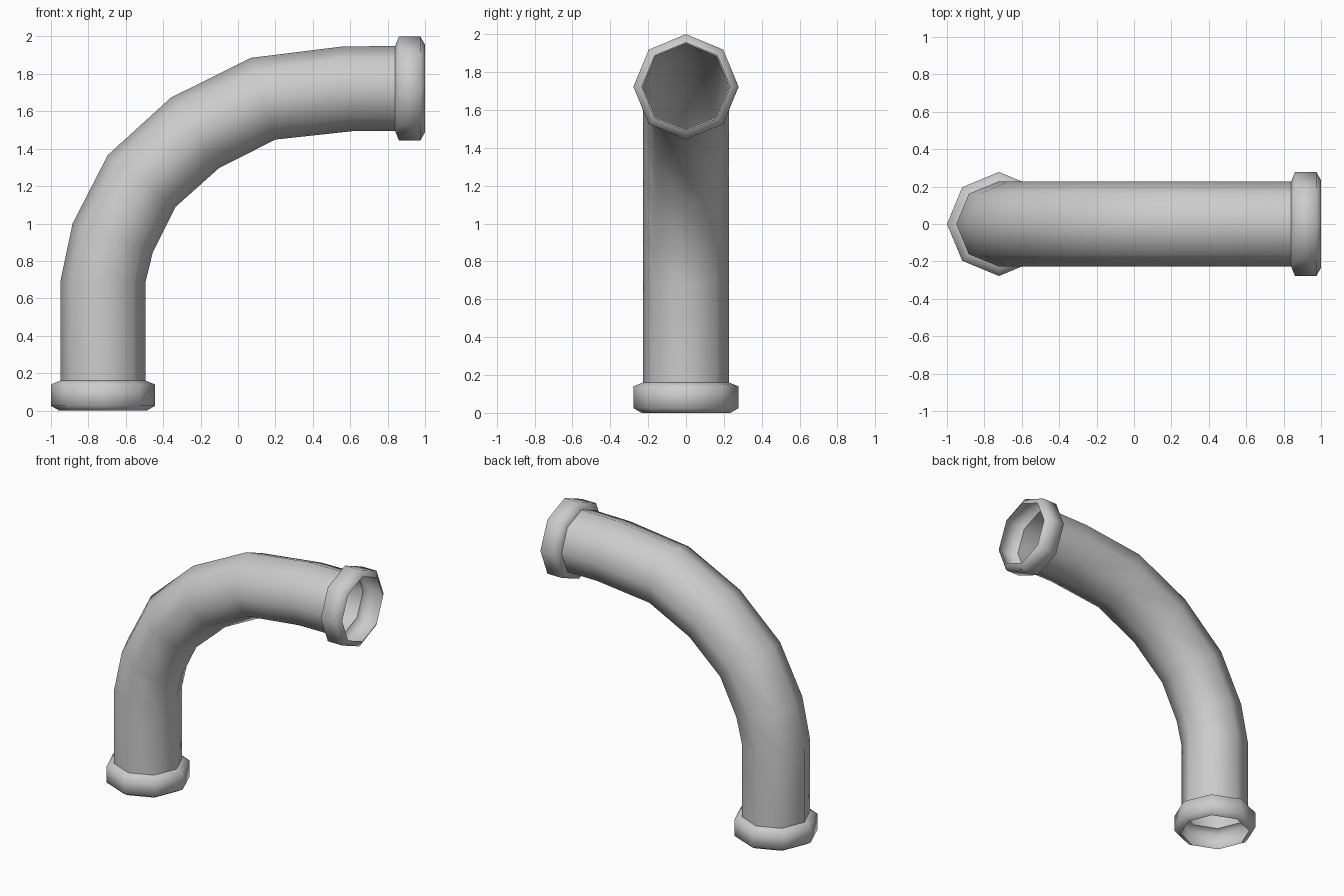
import bpy
import bmesh
from math import sin, cos, pi
from mathutils import Vector

SIDES = 8
PIPE_R = 0.228
DROP = -0.722   # x of the vertical run
RISE = 1.722    # z of the horizontal run

cube = bpy.data.objects.get("Cube")
if cube:
    bpy.data.objects.remove(cube, do_unlink=True)

grey = bpy.data.materials.new("pipe grey")
grey.use_nodes = True
colour = (0.6, 0.6, 0.6, 1)
grey.diffuse_color = colour
grey.node_tree.nodes["Principled BSDF"].inputs["Base Color"].default_value = colour


def loft(name, rings):
    """Open octagonal shell through rings of (centre, outward direction, radius)."""
    bm = bmesh.new()
    loops = []
    for centre, out, radius in rings:
        out = out.normalized()
        side = Vector((0, 1, 0))
        loops.append([bm.verts.new(centre + radius * (out * cos(a) + side * sin(a)))
                      for a in (2 * pi * i / SIDES for i in range(SIDES))])
    for low, high in zip(loops, loops[1:]):
        for i in range(SIDES):
            j = (i + 1) % SIDES
            bm.faces.new((low[i], high[i], high[j], low[j]))
    for face in bm.faces:
        face.smooth = True
    mesh = bpy.data.meshes.new(name)
    bm.to_mesh(mesh)
    bm.free()
    mesh.materials.append(grey)
    obj = bpy.data.objects.new(name, mesh)
    bpy.context.collection.objects.link(obj)
    return obj


# Bent pipe: outer and inner points (x, z) of each bend section
outer = [(-0.95, 0.16), (-0.95, 0.69), (-0.885, 1.0), (-0.695, 1.365),
         (-0.36, 1.675), (0.07, 1.885), (0.55, 1.945), (0.845, 1.95)]
inner = [(-0.494, 0.16), (-0.494, 0.69), (-0.455, 0.845), (-0.335, 1.09),
         (-0.10, 1.295), (0.20, 1.45), (0.61, 1.494), (0.845, 1.494)]
sections = []
for (ox, oz), (ix, iz) in zip(outer, inner):
    a, b = Vector((ox, 0, oz)), Vector((ix, 0, iz))
    sections.append(((a + b) / 2, a - b, PIPE_R))
loft("bent_pipe", sections)

# Collars: (distance from the open end, radius)
collar = [(0, 0.234), (0.025, 0.278), (0.14, 0.278), (0.16, PIPE_R)]
loft("lower_collar", [(Vector((DROP, 0, d)), Vector((-1, 0, 0)), r)
                      for d, r in collar])
loft("upper_collar", [(Vector((1 - d, 0, RISE)), Vector((0, 0, 1)), r)
                      for d, r in reversed(collar)])
